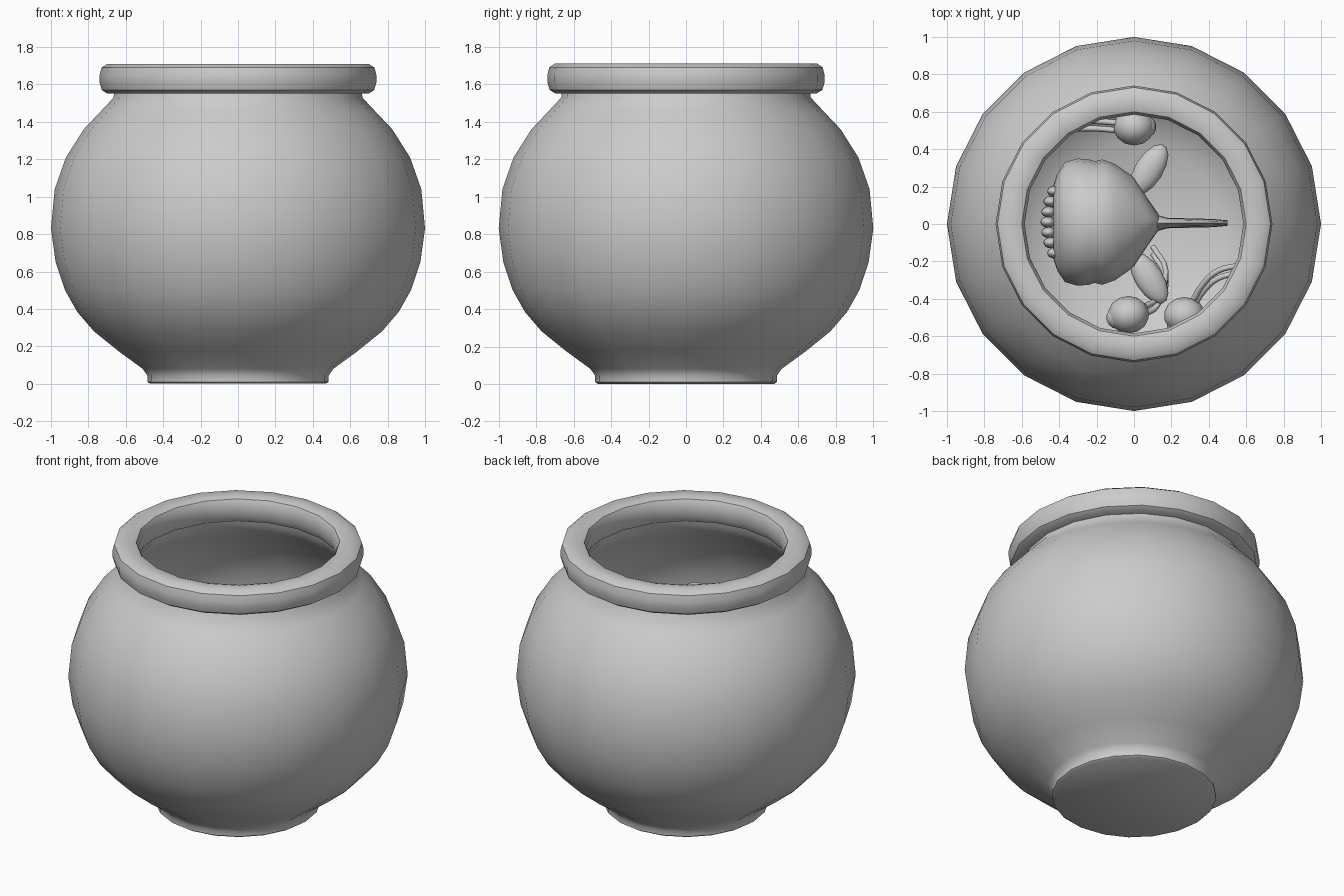
import bpy, bmesh, math
from mathutils import Vector

if "Cube" in bpy.data.objects:
    bpy.data.objects.remove(bpy.data.objects["Cube"])


def make_object(name, bm, angle=40):
    bmesh.ops.recalc_face_normals(bm, faces=bm.faces)
    mesh = bpy.data.meshes.new(name)
    bm.to_mesh(mesh)
    bm.free()
    ob = bpy.data.objects.new(name, mesh)
    bpy.context.collection.objects.link(ob)
    bpy.context.view_layer.objects.active = ob
    ob.select_set(True)
    bpy.ops.object.shade_smooth_by_angle(angle=math.radians(angle))
    ob.select_set(False)
    return ob


def skin_rings(bm, rings, closed=False):
    n = len(rings[0])
    pairs = list(zip(rings, rings[1:]))
    if closed:
        pairs.append((rings[-1], rings[0]))
    for a, b in pairs:
        for i in range(n):
            j = (i + 1) % n
            bm.faces.new((a[i], a[j], b[j], b[i]))
    if not closed:
        bm.faces.new(rings[0])
        bm.faces.new(rings[-1])


def lathe(name, profile, closed=False, sides=20):
    bm = bmesh.new()
    rings = [[bm.verts.new((r * math.cos(t * math.tau / sides),
                            r * math.sin(t * math.tau / sides), z))
              for t in range(sides)] for r, z in profile]
    skin_rings(bm, rings, closed)
    return make_object(name, bm)


def loft_x(name, sections, centre, sides=20):
    # sections: x, half width, half height, vertical offset
    bm = bmesh.new()
    rings = [[bm.verts.new((x, centre[1] + w * math.cos(t * math.tau / sides),
                            centre[2] + dz + h * math.sin(t * math.tau / sides)))
              for t in range(sides)] for x, w, h, dz in sections]
    skin_rings(bm, rings)
    return make_object(name, bm, 60)


def ball(name, loc, scale, rot=(0, 0, 0)):
    bm = bmesh.new()
    bmesh.ops.create_uvsphere(bm, u_segments=14, v_segments=8, radius=1)
    ob = make_object(name, bm, 60)
    ob.location, ob.scale, ob.rotation_euler = loc, scale, rot
    return ob


def tube(name, points, radius):
    cu = bpy.data.curves.new(name, 'CURVE')
    cu.dimensions = '3D'
    cu.bevel_depth = radius
    cu.bevel_resolution = 1
    cu.resolution_u = 4
    cu.use_fill_caps = True
    sp = cu.splines.new('BEZIER')
    sp.bezier_points.add(len(points) - 1)
    for bp, p in zip(sp.bezier_points, points):
        bp.co = p
        bp.handle_left_type = bp.handle_right_type = 'AUTO'
    ob = bpy.data.objects.new(name, cu)
    bpy.context.collection.objects.link(ob)
    return ob


# Bowl: outer wall, then inner wall
lathe("bowl", [
    (0.47, 0.0), (0.485, 0.01), (0.485, 0.045), (0.51, 0.08), (0.64, 0.175),
    (0.77, 0.28), (0.86, 0.385), (0.925, 0.50), (0.975, 0.65), (1.0, 0.83),
    (0.98, 1.04), (0.92, 1.21), (0.825, 1.36), (0.74, 1.45), (0.665, 1.53),
    (0.66, 1.60), (0.62, 1.60), (0.62, 1.52), (0.70, 1.425), (0.79, 1.325),
    (0.875, 1.19), (0.935, 1.03), (0.95, 0.83), (0.925, 0.66), (0.88, 0.52),
    (0.81, 0.40), (0.72, 0.30), (0.58, 0.19), (0.44, 0.10)])

# Rounded rim ring
lathe("rim", [
    (0.61, 1.55), (0.70, 1.552), (0.728, 1.57), (0.74, 1.61), (0.74, 1.65),
    (0.73, 1.69), (0.70, 1.71), (0.63, 1.71), (0.60, 1.70), (0.585, 1.67),
    (0.585, 1.59)], closed=True)

# Fish body, facing -x, with ridged head
ZF = 0.75
loft_x("fish_body", [
    (-0.43, 0.20, 0.18, -0.02), (-0.41, 0.26, 0.24, 0), (-0.37, 0.32, 0.29, 0),
    (-0.30, 0.34, 0.32, 0), (-0.24, 0.335, 0.33, 0), (-0.21, 0.325, 0.325, 0),
    (-0.17, 0.335, 0.33, 0), (-0.10, 0.31, 0.30, 0), (0.0, 0.24, 0.24, 0),
    (0.07, 0.13, 0.17, 0), (0.13, 0.045, 0.12, 0)], (0, 0.01, ZF))

# Teeth along the mouth
for row, z in (("upper", 0.05), ("lower", -0.09)):
    for i in range(-3, 4):
        y = i * 0.055
        ball(f"{row}_tooth_{i + 4}", (-0.46 + 1.3 * y * y, y + 0.01, ZF + z),
             (0.04, 0.03, 0.065))

# Tail fin
loft_x("tail_fin", [
    (0.10, 0.05, 0.12, 0), (0.18, 0.028, 0.14, 0.0), (0.30, 0.025, 0.21, 0),
    (0.42, 0.022, 0.27, 0), (0.50, 0.015, 0.25, 0)], (0, 0.005, ZF), 12)

# Side fins
for side, s in (("left", 1), ("right", -1)):
    ball(f"{side}_side_fin", (0.08, s * 0.29, ZF),
         (0.155, 0.075, 0.05), (0, 0, s * math.radians(58)))

# Floating eyeballs, each with a pupil cap and trailing nerves
eyes = [
    ((0.0, 0.52, 0.80), [(-0.08, 0.52, 0.80), (-0.2, 0.53, 0.77), (-0.34, 0.53, 0.72)]),
    ((-0.03, -0.485, 0.80), [(0.06, -0.46, 0.79), (0.12, -0.42, 0.72), (0.17, -0.27, 0.68), (0.10, -0.14, 0.62)]),
    ((0.27, -0.49, 1.06), [(0.32, -0.42, 1.07), (0.37, -0.34, 1.12), (0.45, -0.27, 1.17), (0.57, -0.24, 1.19)]),
]
for k, (c, path) in enumerate(eyes, 1):
    ball(f"eyeball_{k}", c, (0.11, 0.10, 0.11))
    away = (Vector(c) - Vector(path[0])).normalized()
    ball(f"pupil_{k}", Vector(c) + away * 0.06, (0.06, 0.06, 0.06))
    for j, off in enumerate((-0.02, 0.02)):
        tube(f"nerve_{k}_{j + 1}",
             [Vector(p) + Vector((0, off, off)) for p in path], 0.016)
